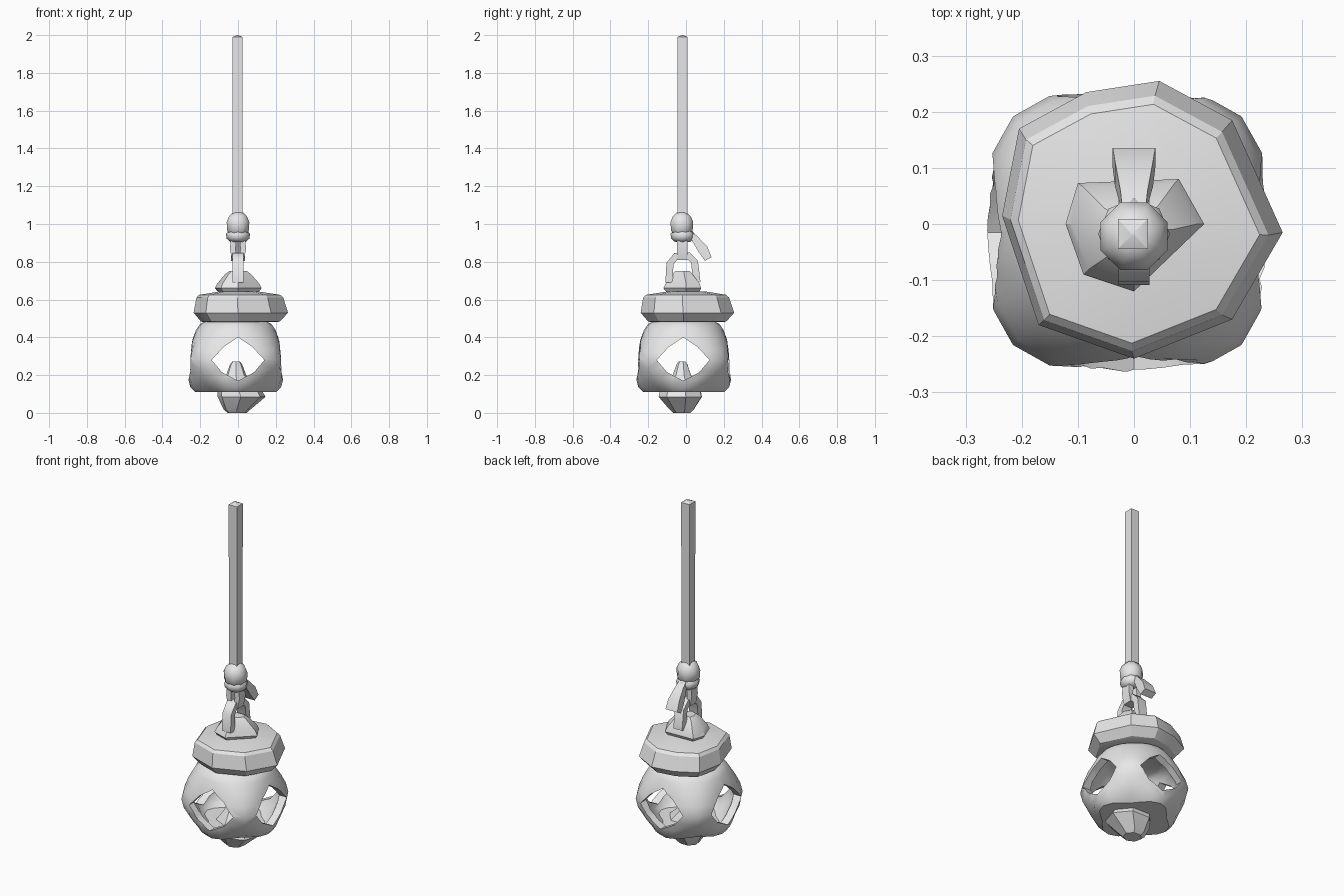
import bpy, bmesh
from math import sin, cos, pi, radians
from mathutils import Vector

if "Cube" in bpy.data.objects:
    bpy.data.objects.remove(bpy.data.objects["Cube"], do_unlink=True)

GREY = (0.8, 0.8, 0.8, 1)
stone = bpy.data.materials.new("plain grey")
stone.use_nodes = True
stone.diffuse_color = GREY
stone.node_tree.nodes["Principled BSDF"].inputs["Base Color"].default_value = GREY


def loft(name, rings, smooth=35):
    """Skin a list of equal-length rings and cap both ends."""
    bm = bmesh.new()
    rows = [[bm.verts.new(p) for p in ring] for ring in rings]
    n = len(rows[0])
    for a, b in zip(rows, rows[1:]):
        for i in range(n):
            j = (i + 1) % n
            bm.faces.new((a[i], a[j], b[j], b[i]))
    bm.faces.new(rows[0])
    bm.faces.new(rows[-1])
    bmesh.ops.recalc_face_normals(bm, faces=bm.faces)
    mesh = bpy.data.meshes.new(name)
    bm.to_mesh(mesh)
    bm.free()
    obj = bpy.data.objects.new(name, mesh)
    mesh.materials.append(stone)
    bpy.context.collection.objects.link(obj)
    if smooth:
        shade(obj, smooth)
    return obj


def shade(obj, angle):
    bpy.ops.object.select_all(action='DESELECT')
    obj.select_set(True)
    bpy.context.view_layer.objects.active = obj
    bpy.ops.object.shade_smooth_by_angle(angle=radians(angle))


def stack(name, outline, levels, smooth=30):
    """Pile scaled copies of an outline: levels are (z, scale, dx, dy)."""
    return loft(name, [[(x * s + dx, y * s + dy, z) for x, y in outline]
                       for z, s, dx, dy in levels], smooth)


def ngon(n, turn=0.0):
    return [(cos(2 * pi * i / n + turn), sin(2 * pi * i / n + turn)) for i in range(n)]


def strap(name, path, normal, sizes, smooth=50):
    """Sweep a box section along a flat path; sizes are (half width, half thickness)."""
    pts = [Vector(p) for p in path]
    normal = Vector(normal)
    rings = []
    for i, p in enumerate(pts):
        t = (pts[min(i + 1, len(pts) - 1)] - pts[max(i - 1, 0)]).normalized()
        u = t.cross(normal)
        w, h = sizes[min(i, len(sizes) - 1)]
        rings.append([p + normal * w * a + u * h * b
                      for a, b in ((1, 1), (-1, 1), (-1, -1), (1, -1))])
    return loft(name, rings, smooth)


# Lantern body: wide on the axes at the bottom, wide on the diagonals at mid height
CENTRE = (-0.012, -0.012)


def shell(name, profile, smooth=0):
    rings = []
    for z, axis, diag in profile:
        ring = []
        for i in range(24):
            a = 2 * pi * i / 24
            r = axis + (diag - axis) * sin(2 * a) ** 2
            ring.append((CENTRE[0] + r * cos(a), CENTRE[1] + r * sin(a), z))
        rings.append(ring)
    return loft(name, rings, smooth)


profile = [(0.11, 0.215, 0.17), (0.135, 0.24, 0.205), (0.18, 0.252, 0.245),
           (0.23, 0.25, 0.275), (0.28, 0.245, 0.288), (0.33, 0.24, 0.275),
           (0.38, 0.232, 0.25), (0.44, 0.21, 0.212), (0.47, 0.19, 0.185),
           (0.485, 0.16, 0.155)]
body = shell("lantern_body", profile)
hollow = shell("hollow_cutter", [(0.28 + (z - 0.28) * 0.8, a * 0.84, d * 0.84)
                                 for z, a, d in profile])

# Diamond windows through all four sides
diamond = [(0, 0.17), (0.085, 0.215), (0.14, 0.28), (0.075, 0.35),
           (0, 0.40), (-0.075, 0.35), (-0.14, 0.28), (-0.085, 0.215)]
cutters = [hollow,
           loft("window_cutter_front", [[(u, y, z) for u, z in diamond] for y in (-0.5, 0.5)], 0),
           loft("window_cutter_side", [[(x, u - 0.015, z) for u, z in diamond] for x in (-0.5, 0.5)], 0)]
bpy.context.view_layer.objects.active = body
for cutter in cutters:
    mod = body.modifiers.new("cut", 'BOOLEAN')
    mod.operation = 'DIFFERENCE'
    mod.solver = 'EXACT'
    mod.object = cutter
    bpy.ops.object.modifier_apply(modifier=mod.name)
for cutter in cutters:
    bpy.data.objects.remove(cutter, do_unlink=True)
shade(body, 35)

# Chipped stone lid
lid_outline = [(-0.235, 0.015), (-0.205, 0.17), (-0.085, 0.235), (0.045, 0.255), (0.175, 0.185),
               (0.265, -0.015), (0.175, -0.17), (0, -0.24), (-0.17, -0.18)]
stack("lid", lid_outline, [(0.48, 0.78, 0, 0), (0.485, 0.84, 0, 0), (0.53, 1, 0, 0),
                           (0.61, 0.92, -0.004, -0.006), (0.625, 0.86, -0.004, -0.006),
                           (0.643, 0.4, 0, 0)], 25)

# Knob on the lid
knob_outline = [(-0.1, 0.073), (-0.122, 0), (-0.09, -0.09), (0, -0.12), (0.125, 0), (0.08, 0.08)]
stack("lid_knob", knob_outline, [(0.63, 0.8, 0, 0), (0.66, 1, 0, 0), (0.685, 0.9, 0, 0),
                                 (0.735, 0.55, 0, -0.01), (0.752, 0.36, 0, -0.01)])

# Stone plug below, with its top showing inside the body
plug = [(x * 0.13, y * 0.12) for x, y in ngon(7, 0.2)]
stack("bottom_plug", plug, [(0, 0.4, -0.005, -0.02), (0.018, 0.56, -0.005, -0.02),
                            (0.085, 1, 0.018, -0.025), (0.11, 0.95, 0.01, -0.025),
                            (0.15, 0.8, 0, -0.02), (0.2, 0.42, -0.01, -0.02),
                            (0.255, 0.26, -0.01, -0.02), (0.272, 0.16, -0.01, -0.02)])

# Arched handle fixed to the knob
strap("handle", [(0, y, z) for y, z in ((-0.09, 0.69), (-0.085, 0.79), (-0.055, 0.828),
                                       (0.015, 0.83), (0.045, 0.8), (0.058, 0.69))],
      (1, 0, 0), [(0.028, 0.019)])

# Rope loop hooked under the handle
strap("rope_loop", [(x, -0.02, z) for x, z in ((-0.02, 0.95), (-0.028, 0.87), (-0.02, 0.82),
                                              (0.02, 0.82), (0.028, 0.87), (0.02, 0.95))],
      (0, 1, 0), [(0.028, 0.015)])

# Two-part knot
stack("knot_top", ngon(8, pi / 8), [(0.945, 0.045, 0, -0.022), (0.965, 0.062, 0, -0.022),
                                    (1.01, 0.065, 0, -0.022), (1.04, 0.052, 0, -0.022),
                                    (1.062, 0.028, 0, -0.022)], 50)
stack("knot_band", ngon(8), [(0.905, 0.04, 0, -0.018), (0.922, 0.06, 0, -0.018),
                             (0.947, 0.064, 0, -0.018), (0.965, 0.05, 0, -0.018)], 50)

# Loose rope end flaring out behind
strap("rope_end", [(0, 0.01, 0.955), (0, 0.045, 0.925), (0, 0.09, 0.865), (0, 0.118, 0.815)],
      (1, 0, 0), [(0.02, 0.015), (0.024, 0.018), (0.034, 0.027), (0.038, 0.02)])

# Long square rope
square = ngon(4, pi / 4)
stack("rope", square, [(1.03, 0.037, -0.002, -0.018), (1.99, 0.038, -0.002, -0.018),
                       (2.0, 0.004, -0.002, -0.018)], 30)
